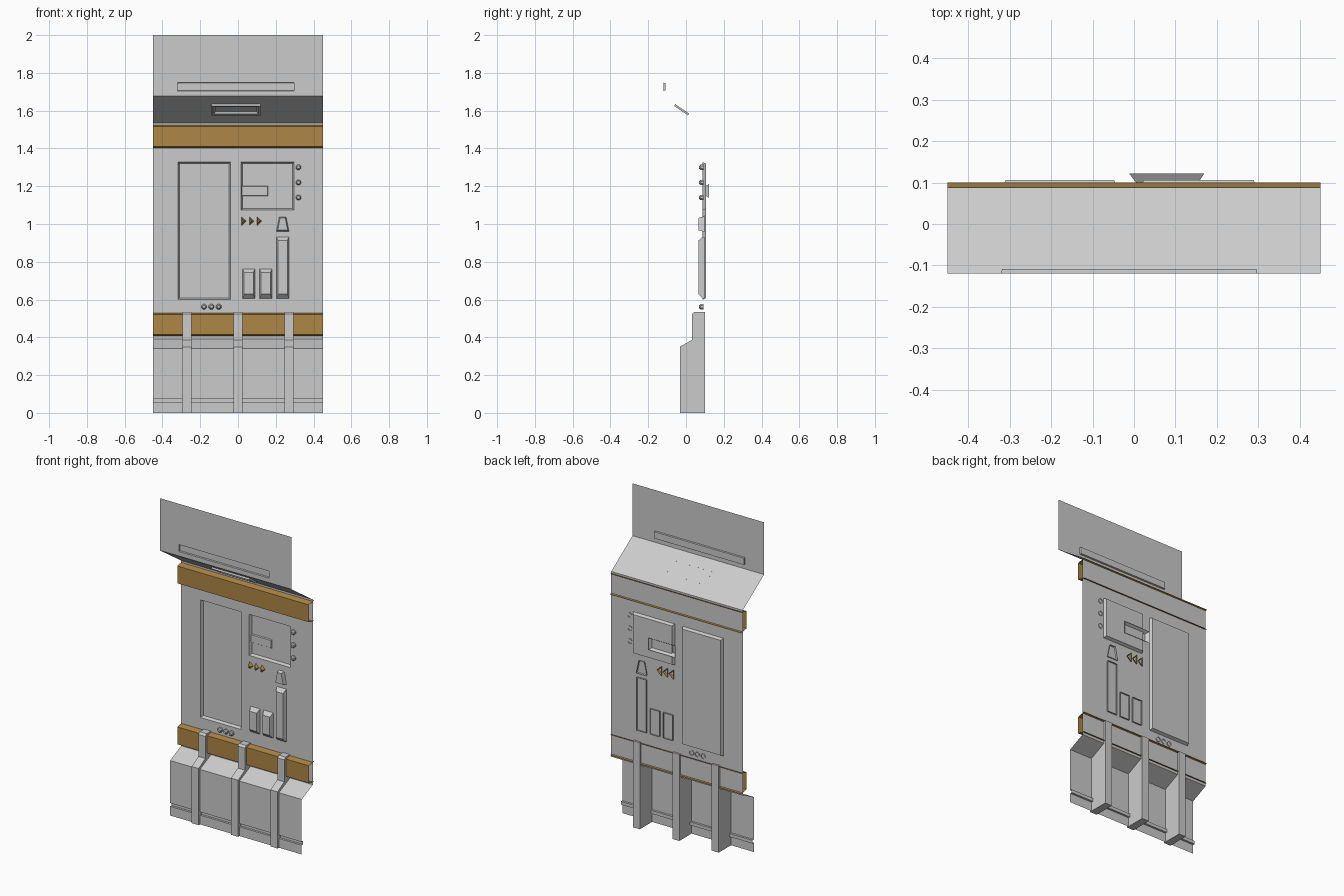
import bpy, math

if "Cube" in bpy.data.objects:
    bpy.data.objects.remove(bpy.data.objects["Cube"])

W = 0.45        # half width of the panel
WALL = 0.088    # y of the main wall sheet

amber = bpy.data.materials.new("amber")
amber.diffuse_color = (0.42, 0.24, 0.06, 1)
amber.use_nodes = True
amber.node_tree.nodes["Principled BSDF"].inputs["Base Color"].default_value = amber.diffuse_color


def make(name, verts, faces, mat=None):
    me = bpy.data.meshes.new(name)
    me.from_pydata(verts, [], faces)
    me.update()
    ob = bpy.data.objects.new(name, me)
    bpy.context.collection.objects.link(ob)
    if mat:
        me.materials.append(mat)
    return ob


def strip(name, profile, x0=-W, x1=W, mat=None, solid=False):
    """Extrude a (y, z) profile, listed top to bottom along the front, across x."""
    n = len(profile)
    verts = [(x, y, z) for x in (x0, x1) for y, z in profile]
    faces = [(i, (i + 1) % n, n + (i + 1) % n, n + i) for i in range(n if solid else n - 1)]
    if solid:
        faces += [tuple(reversed(range(n))), tuple(range(n, 2 * n))]
    return make(name, verts, faces, mat)


def loft(name, levels, mat=None):
    """Skin (y, outline) levels and cap the last; outlines run counterclockwise from the front."""
    n = len(levels[0][1])
    verts = [(x, y, z) for y, o in levels for x, z in o]
    faces = [(k * n + i, k * n + (i + 1) % n, (k + 1) * n + (i + 1) % n, (k + 1) * n + i)
             for k in range(len(levels) - 1) for i in range(n)]
    faces.append(tuple(range((len(levels) - 1) * n, len(levels) * n)))
    return make(name, verts, faces, mat)


def rect(x0, x1, z0, z1, d=0.0):
    return [(x0 + d, z0 + d), (x1 - d, z0 + d), (x1 - d, z1 - d), (x0 + d, z1 - d)]


def ngon(cx, cz, r, n=8):
    return [(cx + r * math.cos(math.tau * (i + .5) / n),
             cz + r * math.sin(math.tau * (i + .5) / n)) for i in range(n)]


def holed_sheet(name, y, z0, z1, holes):
    xs = sorted({-W, W, *[v for h in holes for v in h[:2]]})
    zs = sorted({z0, z1, *[v for h in holes for v in h[2:]]})
    nx = len(xs)
    faces = []
    for j in range(len(zs) - 1):
        for i in range(nx - 1):
            cx, cz = (xs[i] + xs[i + 1]) / 2, (zs[j] + zs[j + 1]) / 2
            if not any(h[0] < cx < h[1] and h[2] < cz < h[3] for h in holes):
                a = j * nx + i
                faces.append((a, a + 1, a + nx + 1, a + nx))
    return make(name, [(x, y, z) for z in zs for x in xs], faces)


# Main wall with two recesses
door = (-0.318, -0.04, 0.6, 1.327)
screen = (0.015, 0.297, 1.073, 1.327)
holed_sheet("wall", WALL, 0.39, 1.535, [door, screen])
for name, r in (("door_recess", door), ("screen_recess", screen)):
    loft(name, [(WALL, rect(*r)), (0.106, rect(*r, 0.008))])

# Header sheet with a slot, and the sloped soffit under it
slot = (-0.32, 0.297, 1.705, 1.748)
holed_sheet("header", -0.12, 1.677, 2.0, [slot])
loft("header_slot", [(-0.12, rect(*slot)), (-0.109, rect(*slot, 0.001))])
strip("soffit", [(-0.12, 1.677), (WALL, 1.535)])

# Light fixture hung on the soffit
f = (-0.14, 0.12, -0.045, 0.045)
lamp = loft("soffit_light", [(0, rect(*f)), (-0.011, rect(*f, 0.002)),
                             (-0.011, rect(*f, 0.012)), (-0.001, rect(*f, 0.022))])
lamp.location = (0, -0.02, 1.609)
lamp.rotation_euler.x = math.atan2(0.208, 0.142)

# Amber channels
for name, z in (("upper_band", 1.4), ("lower_band", 0.405)):
    strip(name, [(0.1, z + 0.126), (0.05, z + 0.116), (0.05, z + 0.009), (0.1, z - 0.001)], mat=amber)

# Skirt with a groove near the floor
strip("skirt", [(WALL, 0.39), (-0.02, 0.34), (-0.02, 0.077), (-0.007, 0.077),
                (-0.007, 0.057), (-0.02, 0.057), (-0.02, 0)])

# Ribs
for i in (-1, 0, 1):
    strip("rib", [(0.1, 0.535), (0.045, 0.535), (0.033, 0.523), (0.033, 0.387),
                  (-0.033, 0.35), (-0.033, 0), (0.1, 0)],
          i * 0.27 - 0.024, i * 0.27 + 0.024, solid=True)

# Tapered grip block pushed through the screen plate
loft("screen_block", [(0.122, rect(-0.012, 0.17, 1.138, 1.212)),
                      (0.1, rect(0.005, 0.155, 1.152, 1.198))])

# Raised gauge bars
for x, top in ((0.024, 0.762), (0.114, 0.762), (0.204, 0.932)):
    loft("gauge_bar", [(0.097, rect(x, x + 0.066, 0.605, top)),
                       (WALL, rect(x, x + 0.066, 0.605, top)),
                       (0.065, rect(x + 0.009, x + 0.057, 0.629, top - 0.02))])

# Trapezoid switch
loft("switch", [(0.097, [(0.2, 0.958), (0.273, 0.958), (0.256, 1.04), (0.217, 1.04)]),
                (0.065, [(0.21, 0.967), (0.263, 0.967), (0.25, 1.032), (0.223, 1.032)])])

# Arrow markers
for i in range(3):
    x = 0.018 + i * 0.041
    loft("arrow_marker", [(0.097, [(x, 0.985), (x + 0.032, 1.015), (x, 1.045)]),
                          (0.072, [(x + 0.004, 1.005), (x + 0.014, 1.015), (x + 0.004, 1.025)])], amber)

# Buttons
for x, z in [(0.32, v) for v in (1.3, 1.22, 1.14)] + [(v, 0.562) for v in (-0.18, -0.141, -0.102)]:
    loft("button", [(0.092, ngon(x, z, 0.015)), (0.078, ngon(x, z, 0.015)), (0.069, ngon(x, z, 0.008))])
